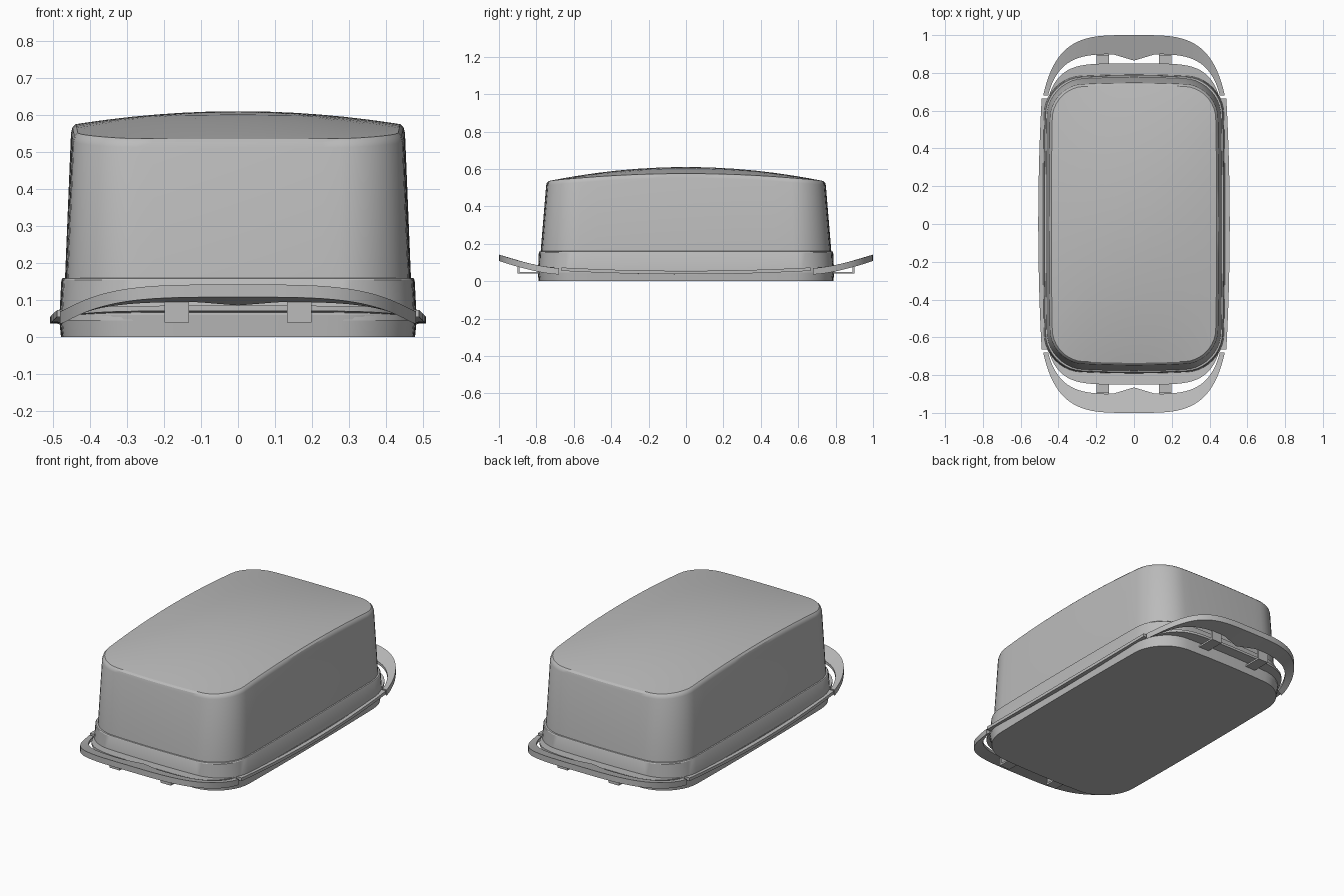
import bpy, bmesh, math

if "Cube" in bpy.data.objects:
    bpy.data.objects.remove(bpy.data.objects["Cube"])

grey = bpy.data.materials.new("light grey plastic")
grey.use_nodes = True
grey.diffuse_color = (0.5, 0.5, 0.5, 1)
grey.node_tree.nodes["Principled BSDF"].inputs["Base Color"].default_value = (0.5, 0.5, 0.5, 1)


def finish(name, bm, angle=30):
    bmesh.ops.recalc_face_normals(bm, faces=bm.faces)
    mesh = bpy.data.meshes.new(name)
    bm.to_mesh(mesh)
    bm.free()
    ob = bpy.data.objects.new(name, mesh)
    bpy.context.collection.objects.link(ob)
    mesh.materials.append(grey)
    bpy.ops.object.select_all(action='DESELECT')
    ob.select_set(True)
    bpy.context.view_layer.objects.active = ob
    bpy.ops.object.shade_smooth_by_angle(angle=math.radians(angle))
    return ob


def outline(a, b, r, corner=10, edge=12):
    """Rounded rectangle whose sides bow gently outward."""
    corners = []
    for q, (sx, sy) in enumerate([(1, 1), (-1, 1), (-1, -1), (1, -1)]):
        for i in range(corner + 1):
            t = math.pi / 2 * (q + i / corner)
            corners.append((sx * (a - r) + r * math.cos(t), sy * (b - r) + r * math.sin(t)))
    pts = []
    for k, p in enumerate(corners):
        pts.append(p)
        if k % (corner + 1) == corner:
            n = corners[(k + 1) % len(corners)]
            pts += [(p[0] + (n[0] - p[0]) * j / edge, p[1] + (n[1] - p[1]) * j / edge)
                    for j in range(1, edge)]
    return [(x * (1 - 0.02 * (y / b) ** 2), y * (1 - 0.025 * (x / a) ** 2)) for x, y in pts]


def bridge(bm, rings, closed=True):
    for lo, hi in zip(rings, rings[1:]):
        n = len(lo)
        for i in range(n if closed else n - 1):
            j = (i + 1) % n
            bm.faces.new((lo[i], lo[j], hi[j], hi[i]))


# Tray body
bm = bmesh.new()
rings = [[bm.verts.new((x, y, z)) for x, y in outline(a, b, 0.2)]
         for a, b, z in [(0.478, 0.788, 0), (0.484, 0.794, 0.06)]]
bridge(bm, rings)
bm.faces.new(rings[0])
bm.faces.new(rings[-1])
finish("tray_body", bm)


# Lid: stepped lower band, tapered wall, gently domed top
def dome(x, y):
    u, v = x / 0.438, y / 0.735
    return 0.535 + (1 - min(v * v, 1)) * (0.075 - 0.035 * u * u)


bm = bmesh.new()
rings = []
for a, b, z in [(0.483, 0.792, 0.045), (0.477, 0.787, 0.154), (0.474, 0.784, 0.159), (0.467, 0.777, 0.16)]:
    rings.append([bm.verts.new((x, y, z)) for x, y in outline(a, b, 0.19)])
rim = outline(0.438, 0.735, 0.16)
for a, b, drop in [(0.451, 0.748, 0.024), (0.447, 0.744, 0.009)]:
    rings.append([bm.verts.new((x, y, dome(*p) - drop))
                  for (x, y), p in zip(outline(a, b, 0.17), rim)])
for s in [1, 0.96, 0.9, 0.8, 0.65, 0.5, 0.35, 0.2, 0.08]:
    rings.append([bm.verts.new((x * s, y * s, dome(x * s, y * s))) for x, y in rim])
bridge(bm, rings)
bm.faces.new(rings[-1])
finish("lid", bm)


# Curved strips that make the rim, rails and handles
def oval(a, b, p, t):
    c, s = math.cos(t), math.sin(t)
    return (a * math.copysign(abs(c) ** (2 / p), c), b * math.copysign(abs(s) ** (2 / p), s))


def strip(name, outer, inner, top, thick_out, thick_in, closed=False):
    bm = bmesh.new()
    sections = []
    for (xo, yo), (xi, yi) in zip(outer, inner):
        zo, zi = top(xo, yo), top(xi, yi)
        sections.append([bm.verts.new(v) for v in (
            (xo, yo, zo), (xi, yi, zi), (xi, yi, zi - thick_in), (xo, yo, zo - thick_out))])
    if closed:
        sections.append(sections[0])
    bridge(bm, sections)
    if not closed:
        bm.faces.new(sections[0])
        bm.faces.new(sections[-1])
    return finish(name, bm)


steps = 96
turn = [2 * math.pi * i / steps for i in range(steps)]
strip("tray_rim", [oval(0.487, 0.85, 5, t) for t in turn], [oval(0.44, 0.74, 5, t) for t in turn],
      lambda x, y: 0.05 + 0.035 * (y / 0.85) ** 2, 0.014, 0.014, True)

# Long side rails
for side, sx in (("left", 1), ("right", -1)):
    ys = [-0.665 + 1.33 * i / 24 for i in range(25)]
    strip(side + "_rail", [(sx * (0.507 - 0.018 * (y / 0.665) ** 2), y) for y in ys],
          [(sx * (0.47 - 0.02 * (y / 0.665) ** 2), y) for y in ys],
          lambda x, y: 0.055 + 0.018 * (y / 0.665) ** 2, 0.018, 0.018)


# End handles with a thumb bump on the inner edge
def arc(a, b, p, sy, bump=0):
    t0 = math.asin((0.68 / b) ** (p / 2))
    pts = []
    for i in range(65):
        x, y = oval(a, b, p, t0 + (math.pi - 2 * t0) * i / 64)
        if abs(x) < 0.13:
            y -= bump * math.cos(x / 0.13 * math.pi / 2) ** 2
        pts.append((x, y * sy))
    return pts


def handle_top(x, y):
    return 0.07 + 0.072 * max((abs(y) - 0.68) / 0.32, 0) ** 1.5


for end, sy in (("front", -1), ("back", 1)):
    strip(end + "_handle", arc(0.515, 1.0, 3.8, sy), arc(0.49, 0.9, 4.5, sy, 0.035),
          handle_top, 0.034, 0.016)
    # Angled brackets under the handle
    for side, sx in (("left", 1), ("right", -1)):
        bm = bmesh.new()
        profile = [(0.77, 0.04), (0.9, 0.04), (0.9, 0.1), (0.89, 0.1), (0.89, 0.05), (0.77, 0.05)]
        ends = [[bm.verts.new((sx * 0.165 + w, sy * y, z)) for y, z in profile]
                for w in (-0.033, 0.033)]
        bridge(bm, ends)
        bm.faces.new(ends[0])
        bm.faces.new(ends[1])
        finish(end + "_" + side + "_bracket", bm)
